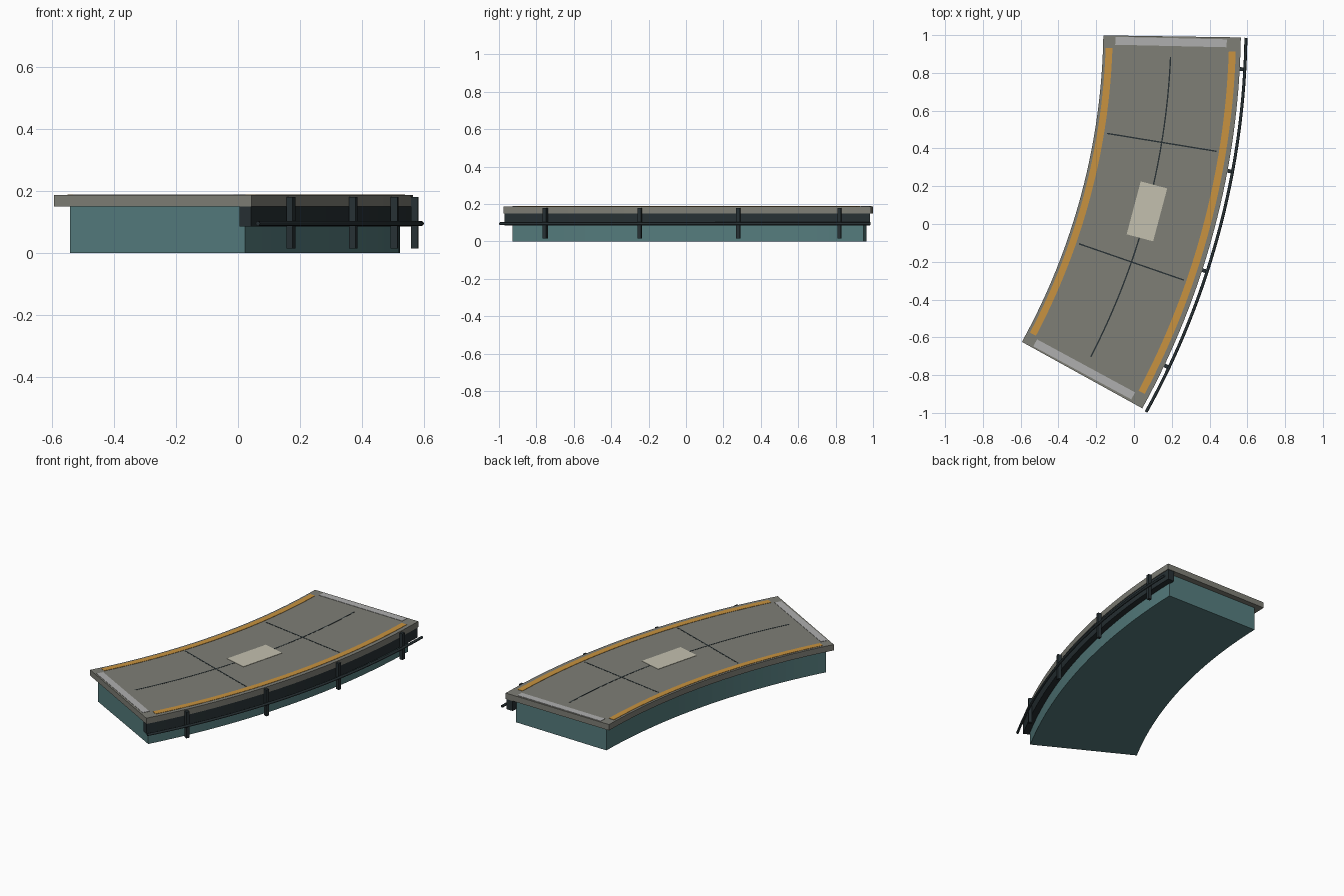
import bpy, bmesh, math
from mathutils import Matrix

if "Cube" in bpy.data.objects:
    bpy.data.objects.remove(bpy.data.objects["Cube"])

# Every part follows one arc: centre and angles (degrees)
CX, CY = -3.626, 1.05
MID_R = 3.823
TOP = 0.187


def material(name, rgb):
    m = bpy.data.materials.new(name)
    m.diffuse_color = (*rgb, 1)
    m.use_nodes = True
    m.node_tree.nodes["Principled BSDF"].inputs["Base Color"].default_value = m.diffuse_color
    return m


concrete = material("deck_grey", (0.21, 0.21, 0.18))
teal = material("base_teal", (0.09, 0.2, 0.205))
dark = material("dark_metal", (0.02, 0.03, 0.034))
orange = material("edge_orange", (0.58, 0.29, 0.05))
pale = material("end_pale", (0.43, 0.43, 0.43))
beige = material("plate_beige", (0.55, 0.53, 0.43))


def finish(name, bm, mat):
    bmesh.ops.recalc_face_normals(bm, faces=bm.faces)
    me = bpy.data.meshes.new(name)
    bm.to_mesh(me)
    bm.free()
    ob = bpy.data.objects.new(name, me)
    bpy.context.collection.objects.link(ob)
    me.materials.append(mat)
    return ob


def sweep(name, profile, a0, a1, mat, steps=32):
    """Sweep a closed (radius, z) profile along the arc."""
    bm = bmesh.new()
    rings = []
    for i in range(steps + 1):
        a = math.radians(a0 + (a1 - a0) * i / steps)
        rings.append([bm.verts.new((CX + r * math.cos(a), CY + r * math.sin(a), z))
                      for r, z in profile])
    n = len(profile)
    for p, q in zip(rings, rings[1:]):
        for j in range(n):
            k = (j + 1) % n
            bm.faces.new((p[j], p[k], q[k], q[j]))
    bm.faces.new(rings[0])
    bm.faces.new(rings[-1])
    return finish(name, bm, mat)


def band(name, r0, r1, z0, z1, a0, a1, mat):
    return sweep(name, [(r0, z0), (r1, z0), (r1, z1), (r0, z1)], a0, a1, mat)


def block(name, r, a, size, z0, z1, mat):
    """Box at arc position; size = (radial, along arc)."""
    t = math.radians(a)
    bm = bmesh.new()
    mtx = (Matrix.Translation((CX + r * math.cos(t), CY + r * math.sin(t), (z0 + z1) / 2))
           @ Matrix.Rotation(t, 4, 'Z') @ Matrix.Diagonal((*size, z1 - z0, 1)))
    bmesh.ops.create_cube(bm, size=1, matrix=mtx)
    return finish(name, bm, mat)


# Main slab, base and outer fascia
band("deck", 3.464, 4.192, 0.15, TOP, -28.9, -0.85, concrete)
band("base", 3.507, 4.15, 0, 0.15, -28.45, -1.4, teal)
band("outer_fascia", 4.145, 4.188, 0.085, 0.15, -28.85, -0.9, dark)

# Deck markings
band("inner_edge_stripe", 3.478, 3.514, TOP - 0.004, TOP + 0.002, -27.85, -1.95, orange)
band("outer_edge_stripe", 4.13, 4.167, TOP - 0.004, TOP + 0.002, -27.9, -1.9, orange)
band("centre_joint", MID_R - 0.0035, MID_R + 0.0035, TOP - 0.004, TOP + 0.001, -27.3, -2.5, dark)
for i, a in enumerate((-19.1, -9.3)):
    block(f"cross_joint_{i + 1}", MID_R, a, (0.588, 0.007), TOP - 0.004, TOP + 0.001, dark)
for i, a in enumerate((-28.42, -1.3)):
    block(f"end_strip_{i + 1}", MID_R, a, (0.59, 0.042), TOP - 0.004, TOP + 0.002, pale)
block("centre_plate", MID_R, -14.9, (0.145, 0.29), TOP - 0.004, TOP + 0.002, beige)

# Side rail with posts
for i in range(4):
    block(f"rail_post_{i + 1}", 4.203, -25.4 + 7.42 * i, (0.022, 0.02), 0.015, 0.18, dark)
pipe = [(4.219 + 0.008 * math.cos(k * math.pi / 4), 0.095 + 0.008 * math.sin(k * math.pi / 4))
        for k in range(8)]
rail = sweep("side_rail", pipe, -29.0, -0.87, dark)
bpy.context.view_layer.objects.active = rail
rail.select_set(True)
bpy.ops.object.shade_smooth_by_angle(angle=math.radians(50))
